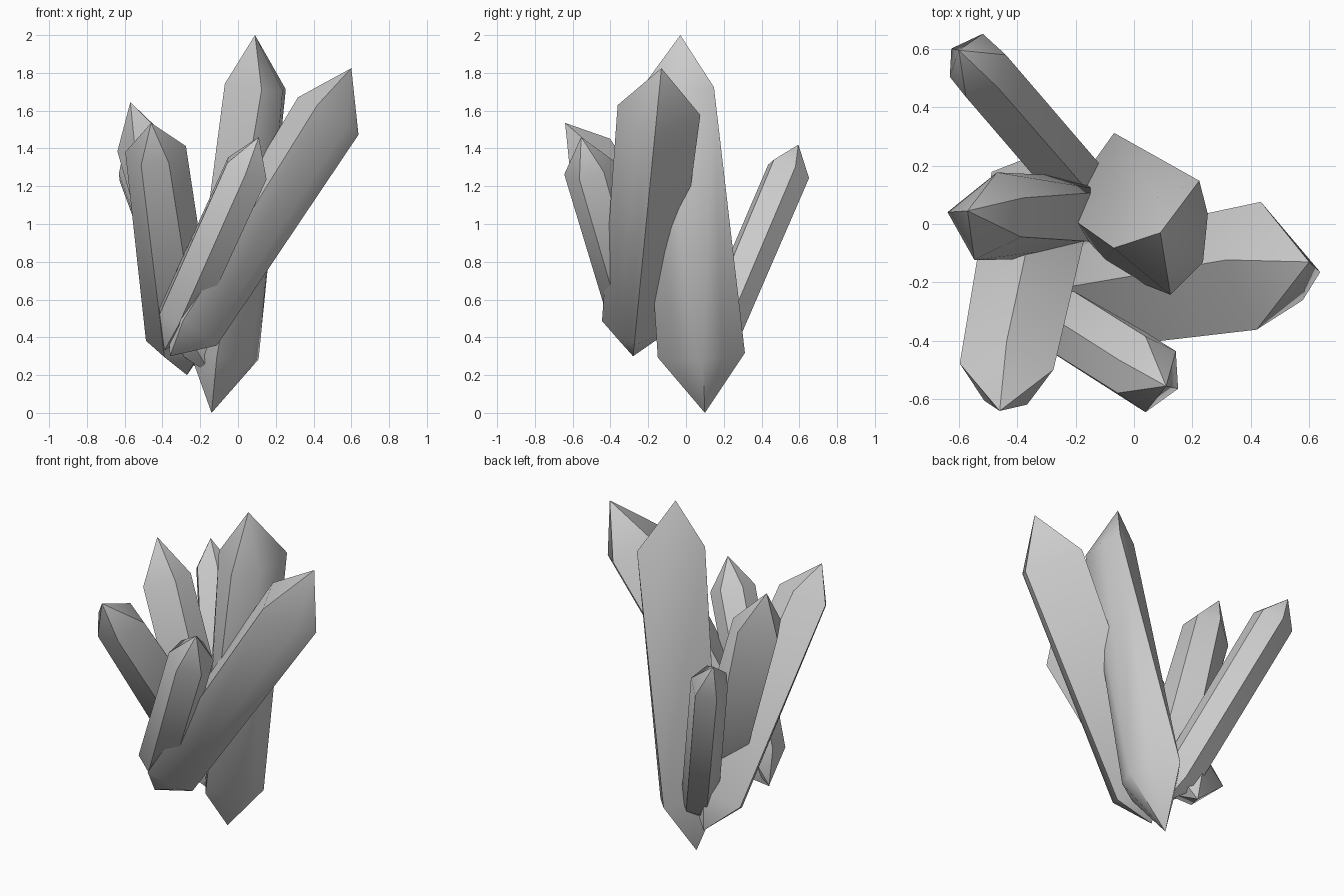
import bpy, bmesh, math
from mathutils import Vector

if "Cube" in bpy.data.objects:
    bpy.data.objects.remove(bpy.data.objects["Cube"])


def crystal(name, base, tip, low_ring, high_ring, base_len, tip_len):
    """Double-pointed irregular prism; rings are lists of (angle, radius)."""
    base, tip = Vector(base), Vector(tip)
    d = (tip - base).normalized()
    u = Vector((1, 0, 0))
    u = (u - d * u.dot(d)).normalized()
    v = d.cross(u)
    bm = bmesh.new()

    def ring(center, points):
        for a, r in points:
            a = math.radians(a)
            bm.verts.new(center + (u * math.cos(a) + v * math.sin(a)) * r)

    ring(base + d * base_len, low_ring)
    ring(tip - d * tip_len, high_ring)
    bm.verts.new(base)
    bm.verts.new(tip)
    hull = bmesh.ops.convex_hull(bm, input=bm.verts)
    loose = set(hull["geom_interior"] + hull["geom_unused"])
    bmesh.ops.delete(bm, geom=[g for g in loose if isinstance(g, bmesh.types.BMVert)], context='VERTS')
    bmesh.ops.recalc_face_normals(bm, faces=bm.faces)
    for f in bm.faces:
        f.smooth = True
    mesh = bpy.data.meshes.new(name)
    bm.to_mesh(mesh)
    bm.free()
    mesh.set_sharp_from_angle(angle=math.radians(40))
    ob = bpy.data.objects.new(name, mesh)
    bpy.context.collection.objects.link(ob)
    return ob


def regular(sides, roll, r):
    return [(roll + 360 * i / sides, r) for i in range(sides)]


# Tall centre shard
crystal("main_crystal", (-.14, .10, 0), (.09, -.03, 2.0),
        [(2, .215), (38, .18), (81, .235), (191, .155), (268, .23), (328, .2)],
        [(13, .2), (44, .23), (80, .105), (208, .147), (286, .24), (326, .215)], .31, .27)
# Large shard leaning right
crystal("right_crystal", (-.36, -.28, .30), (.60, -.13, 1.825),
        [(0, .18), (95, .19), (172, .13), (260, .185), (326, .16)],
        [(0, .22), (95, .23), (172, .16), (260, .215), (326, .18)], .18, .28)
# Shard leaning to the front left
crystal("front_left_crystal", (-.27, .22, .20), (-.46, -.64, 1.535),
        [(18, .18), (90, .17), (162, .205), (230, .15), (306, .15)],
        [(18, .17), (90, .155), (162, .17), (230, .12), (306, .12)], .20, .20)
# Small shard in front
crystal("front_crystal", (-.39, -.235, .33), (.11, -.555, 1.46),
        regular(6, 30, .125),
        [(30, .13), (90, .13), (150, .115), (210, .12), (270, .14), (330, .14)], .19, .18)
# Shard leaning to the back left
crystal("back_left_crystal", (-.15, .08, .20), (-.60, .595, 1.42),
        [(15, .115), (75, .115), (135, .115), (195, .095), (255, .115), (315, .12)],
        [(15, .12), (75, .125), (135, .115), (195, .09), (255, .11), (315, .125)], .15, .16)
# Shard leaning left
crystal("left_crystal", (-.14, .02, .20), (-.57, .045, 1.645),
        regular(5, 36, .15),
        [(20, .14), (75, .14), (180, .14), (255, .17), (325, .15)], .18, .23)
